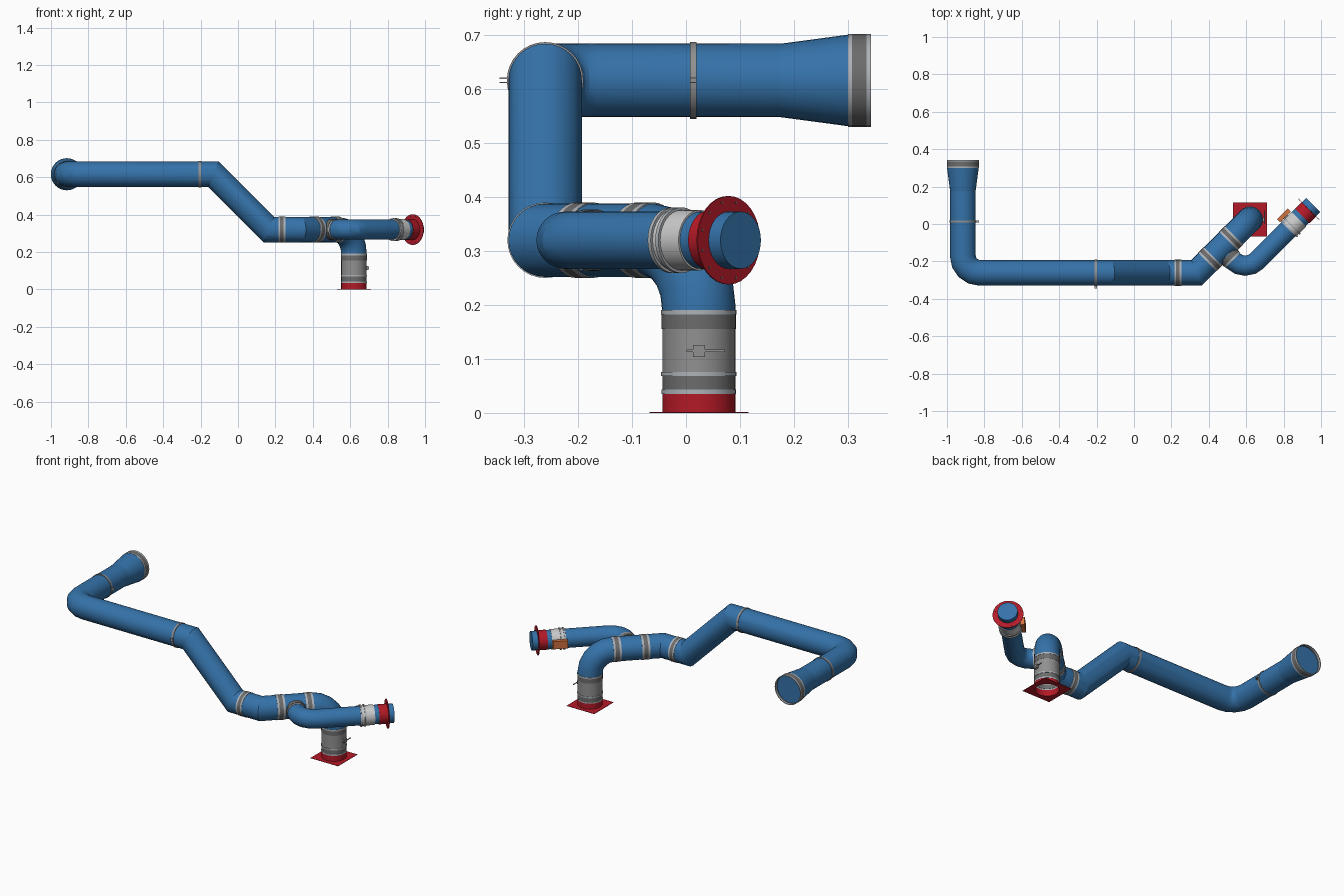
import bpy, bmesh, math
from mathutils import Vector, Matrix

if "Cube" in bpy.data.objects:
    bpy.data.objects.remove(bpy.data.objects["Cube"])

SIDES = 32
V = Vector


def material(name, rgb):
    m = bpy.data.materials.new(name)
    m.diffuse_color = (*rgb, 1)
    m.use_nodes = True
    m.node_tree.nodes["Principled BSDF"].inputs["Base Color"].default_value = m.diffuse_color
    return m


BLUE = material("blue", (0.035, 0.17, 0.40))
RED = material("red", (0.45, 0.01, 0.02))
DARK = material("dark_grey", (0.15, 0.15, 0.15))
MID = material("mid_grey", (0.28, 0.28, 0.28))
LIGHT = material("light_grey", (0.42, 0.45, 0.48))
WHITE = material("pale_grey", (0.55, 0.55, 0.55))
ORANGE = material("orange", (0.65, 0.17, 0.05))


def finish(name, bm, mat):
    bmesh.ops.recalc_face_normals(bm, faces=bm.faces)
    me = bpy.data.meshes.new(name)
    bm.to_mesh(me)
    bm.free()
    me.shade_smooth()
    me.set_sharp_from_angle(angle=math.radians(20))
    me.materials.append(mat)
    ob = bpy.data.objects.new(name, me)
    bpy.context.collection.objects.link(ob)
    return ob


def basis(d):
    d = V(d).normalized()
    ref = V((0, 0, 1)) if abs(d.z) < 0.9 else V((1, 0, 0))
    u = d.cross(ref).normalized()
    return d, u, d.cross(u)


def bridge(bm, rings):
    for a, b in zip(rings, rings[1:]):
        for i in range(len(a)):
            j = (i + 1) % len(a)
            bm.faces.new((a[i], a[j], b[j], b[i]))


def pipe(name, pts, r, mat):
    """Constant-radius duct with mitred joints."""
    bm = bmesh.new()
    pts = [V(p) for p in pts]
    dirs = [(b - a).normalized() for a, b in zip(pts, pts[1:])]
    _, u, w = basis(dirs[0])
    cur = [pts[0] + r * (u * math.cos(t) + w * math.sin(t))
           for t in (2 * math.pi * k / SIDES for k in range(SIDES))]
    rings = [[bm.verts.new(c) for c in cur]]
    for i, d in enumerate(dirs):
        n = d + dirs[i + 1] if i + 1 < len(dirs) else d
        cur = [c + d * ((pts[i + 1] - c).dot(n) / d.dot(n)) for c in cur]
        rings.append([bm.verts.new(c) for c in cur])
    bridge(bm, rings)
    return finish(name, bm, mat)


def lathe(name, o, d, prof, mat, closed=False):
    """Revolve (distance, radius) points about an axis; radius 0 closes with a disc."""
    bm = bmesh.new()
    d, u, w = basis(d)
    rings = []
    for s, r in prof:
        rings.append([bm.verts.new(V(o) + d * s + r * (u * math.cos(t) + w * math.sin(t)))
                      for t in (2 * math.pi * k / SIDES for k in range(SIDES))])
    bridge(bm, rings + (rings[:1] if closed else []))
    bmesh.ops.remove_doubles(bm, verts=bm.verts, dist=1e-6)
    return finish(name, bm, mat)


def band(name, o, d, s0, s1, r, mat, thick=0.004):
    return lathe(name, o, d, [(s0, r), (s1, r), (s1, r - thick), (s0, r - thick)], mat, True)


def box(name, c, d, size, mat):
    """Box with its first size along d, second sideways, third across."""
    bm = bmesh.new()
    bmesh.ops.create_cube(bm, size=1)
    d, u, w = basis(d)
    m = Matrix((d, u, w)).transposed().to_4x4()
    bm.transform(Matrix.Translation(V(c)) @ m @ Matrix.Diagonal((*size, 1)))
    return finish(name, bm, mat)


def bend(a, c, b, R, n):
    """Arc points rounding corner c between a and b."""
    a, c, b = V(a), V(c), V(b)
    d1, d2 = (a - c).normalized(), (b - c).normalized()
    half = d1.angle(d2) / 2
    ctr = c + (d1 + d2).normalized() * R / math.sin(half)
    p = c + d1 * R / math.tan(half) - ctr
    q = c + d2 * R / math.tan(half) - ctr
    ang = p.angle(q)
    axis = p.cross(q).normalized()
    return [ctr + Matrix.Rotation(ang * k / n, 3, axis) @ p for k in range(n + 1)]


R, RB = 0.068, 0.053
ZH, ZL = 0.616, 0.32
X, Y, Z = V((1, 0, 0)), V((0, 1, 0)), V((0, 0, 1))
D = V((1, 1, 0)).normalized()
N = V((1, -1, 0)).normalized()

# main duct
p0, p1 = V((-0.915, 0.18, ZH)), V((-0.915, -0.261, ZH))
p2, p3 = V((-0.131, -0.261, ZH)), V((0.165, -0.261, ZL))
p4, p5 = V((0.335, -0.261, ZL)), V((0.62, 0.024, ZL))
p6 = V((0.62, 0.024, 0.185))
pipe("main_duct", [p0] + bend(p0, p1, p2, 0.09, 4) + [p2, p3, p4]
     + bend(p4, p5, p6, 0.128, 5) + [p6], R, BLUE)

# flared outlet with grey rim
o = V((-0.915, 0, ZH))
lathe("flared_outlet", o, Y, [(0.175, R), (0.302, 0.085)], BLUE)
lathe("outlet_cover", o, Y, [(0.325, 0.084), (0.325, 0)], BLUE)
for s0, s1, m in ((0.300, 0.308, LIGHT), (0.308, 0.334, DARK), (0.334, 0.343, LIGHT)):
    band("outlet_rim", o, Y, s0, s1, 0.086, m)

# split clamps with bolt tabs
for c, ax, out in ((V((-0.915, 0.013, ZH)), Y, X), (V((-0.205, -0.261, ZH)), X, -Y)):
    band("clamp_ring", c, ax, -0.006, 0.006, R + 0.003, MID, 0.005)
    for s in (-1, 1):
        box("clamp_tab", c + out * 0.077 + Z * 0.004 * s, out, (0.016, 0.012, 0.002), LIGHT)


# joint couplings on the low run
def coupling(c, d, r, w=0.019):
    for s0, s1, m in ((-w, -w * .5, LIGHT), (-w * .5, w * .5, DARK), (w * .5, w, LIGHT)):
        band("coupling", c, d, s0, s1, r, m)


coupling(V((0.235, -0.261, ZL)), X, R + 0.002)
coupling(V((0.408, -0.188, ZL)), D, R + 0.002, 0.022)
coupling(V((0.520, -0.076, ZL)), D, R + 0.002, 0.022)

# branch duct
t = V((0.465, -0.131, ZL))
corner = t + N * 0.183
end = corner + D * 0.51
pipe("branch_duct", [t + N * 0.04] + bend(t, corner, end, 0.09, 4) + [corner + D * 0.45], RB, BLUE)
band("branch_collar", t, N, 0.05, 0.078, RB + 0.004, DARK)
band("branch_collar_lip", t, N, 0.076, 0.09, RB + 0.002, LIGHT)

# branch damper with actuator
sl = V((0.852, -0.004, ZL))
band("branch_damper", sl, D, -0.036, 0.042, RB + 0.003, WHITE)
for s in (-0.034, -0.014):
    band("damper_bead", sl, D, s, s + 0.008, 0.061, LIGHT, 0.008)
box("actuator", sl - N * 0.071, D, (0.082, 0.022, 0.046), ORANGE)
box("actuator_mount", sl - N * 0.058, D, (0.03, 0.02, 0.025), MID)

# branch end: red spigot, drilled flange, blue cap
f = V((0.934, 0.078, ZL))
band("red_spigot", f, D, -0.05, 0, RB + 0.002, RED)
lathe("red_flange", f, D, [(-0.001, RB - 0.003), (-0.001, 0.082), (0.002, 0.082), (0.002, RB - 0.003)], RED, True)
lathe("end_cap", f, D, [(-0.01, RB), (0.033, RB), (0.033, 0)], BLUE)
for k in range(12):
    a = math.pi * (k + .5) / 6
    c = f + 0.072 * (N * math.cos(a) + Z * math.sin(a))
    lathe("flange_bolt", c, D, [(-0.002, 0), (-0.002, 0.0022), (0.003, 0.0022), (0.003, 0)], DARK)

# floor connection, stacked rings
g = V((0.62, 0.024, 0))
for name, s0, s1, r, m in (
        ("red_foot", 0, 0.035, R, RED), ("foot_lip", 0.035, 0.043, R + .001, LIGHT),
        ("foot_coupling", 0.043, 0.07, R, DARK), ("damper_bottom_lip", 0.068, 0.076, R + .002, LIGHT),
        ("damper_body", 0.076, 0.155, R, MID), ("damper_top_coupling", 0.155, 0.183, R + .001, DARK),
        ("damper_top_lip", 0.182, 0.191, R + .002, LIGHT)):
    band(name, g, Z, s0, s1, r, m)
lathe("damper_blade", g, Z, [(0.113, 0), (0.113, 0.064), (0.116, 0.064), (0.116, 0)], MID)

# damper lever on the right side
box("lever_block", g + V((0.072, 0, 0.115)), X, (0.014, 0.022, 0.022), MID)
box("lever_arm", g + V((0.078, 0.012, 0.115)), X, (0.004, 0.07, 0.004), MID)

# square base plate with round opening
bm = bmesh.new()
h, rows = 0.0915, [[], []]
for k in range(SIDES):
    a = 2 * math.pi * k / SIDES
    c, s = math.cos(a), math.sin(a)
    q = h / max(abs(c), abs(s))
    rows[0].append(bm.verts.new((g.x + c * q, g.y + s * q, 0)))
    rows[1].append(bm.verts.new((g.x + c * (R - .004), g.y + s * (R - .004), 0)))
bridge(bm, rows)
ext = bmesh.ops.extrude_face_region(bm, geom=bm.faces[:])["geom"]
bmesh.ops.translate(bm, vec=(0, 0, 0.002), verts=[e for e in ext if isinstance(e, bmesh.types.BMVert)])
finish("base_plate", bm, RED)
